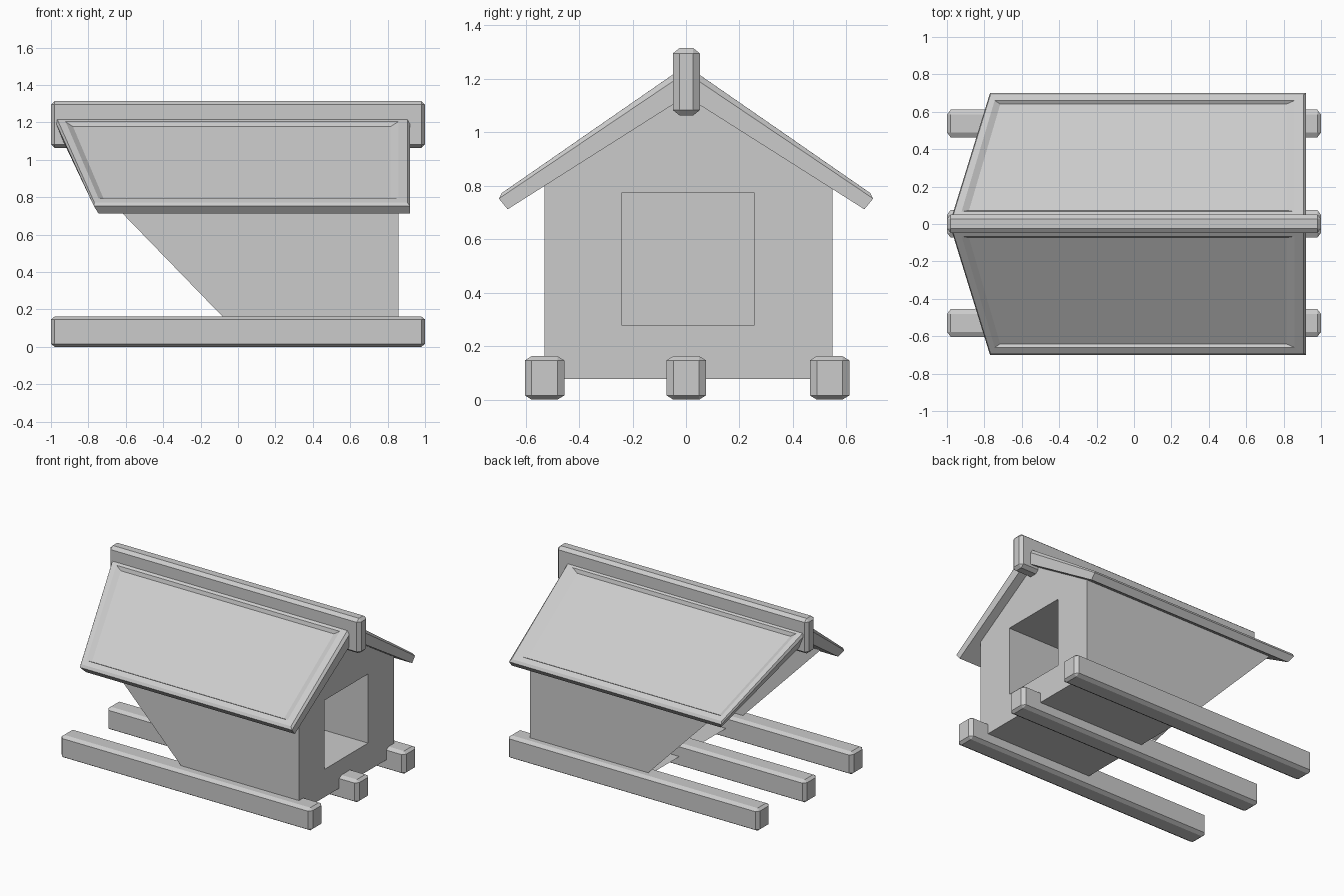
import bpy
import bmesh
from mathutils import Vector

if "Cube" in bpy.data.objects:
    bpy.data.objects.remove(bpy.data.objects["Cube"], do_unlink=True)

grey = bpy.data.materials.new("plain grey")
grey.use_nodes = True
grey.diffuse_color = (0.6, 0.6, 0.6, 1)
grey.node_tree.nodes["Principled BSDF"].inputs["Base Color"].default_value = (0.6, 0.6, 0.6, 1)


def finish(bm, name):
    mesh = bpy.data.meshes.new(name)
    bm.to_mesh(mesh)
    bm.free()
    mesh.materials.append(grey)
    obj = bpy.data.objects.new(name, mesh)
    bpy.context.collection.objects.link(obj)
    return obj


def beam(name, low, high, chamfer):
    """Box between two corners, with a chamfer width per axis."""
    low, high, unit = Vector(low), Vector(high), Vector(chamfer)
    bm = bmesh.new()
    bmesh.ops.create_cube(bm, size=1)
    bmesh.ops.scale(bm, vec=[(h - l) / u for h, l, u in zip(high, low, unit)], verts=bm.verts)
    bmesh.ops.bevel(bm, geom=bm.edges[:], offset=1, segments=1, affect='EDGES')
    bmesh.ops.scale(bm, vec=unit, verts=bm.verts)
    bmesh.ops.translate(bm, vec=(low + high) / 2, verts=bm.verts)
    return finish(bm, name)


def loft(bm, rows):
    """Join a left and a right outline; each row is (x_left, x_right, y, z)."""
    left = [bm.verts.new((a, y, z)) for a, b, y, z in rows]
    right = [bm.verts.new((b, y, z)) for a, b, y, z in rows]
    n = len(rows)
    sides = [bm.faces.new((left[i], left[(i + 1) % n], right[(i + 1) % n], right[i]))
             for i in range(n)]
    return left, right, sides


# Floor beams and ridge beam
for name, y in (("front_beam", -0.529), ("middle_beam", 0.001), ("back_beam", 0.537)):
    beam(name, (-1, y - 0.074, 0), (1, y + 0.074, 0.163), (0.02, 0.026, 0.016))
beam("ridge_beam", (-1, -0.049, 1.063), (1, 0.052, 1.315), (0.02, 0.025, 0.02))

# House body: a shell, open at its sloping left end
wall_x = 0.857
bm = bmesh.new()
_, gable, _ = loft(bm, [
    (0, wall_x, -0.53, 0.077), (0, wall_x, 0.548, 0.077), (-0.735, wall_x, 0.548, 0.835),
    (-0.945, wall_x, 0, 1.15), (-0.735, wall_x, -0.53, 0.835)])

# Square recess set into the right gable
back, rim, _ = loft(bm, [(0, wall_x, y, z) for y, z in
                         ((-0.24, 0.277), (0.255, 0.277), (0.255, 0.774), (-0.24, 0.774))])
bm.faces.new(back)
for i in (0, 1):
    bm.faces.new((gable[i], gable[i + 1], rim[i + 1], rim[i]))
bm.faces.new((gable[2], gable[3], gable[4], rim[3], rim[2]))
bm.faces.new((gable[4], gable[0], rim[0], rim[3]))
bmesh.ops.recalc_face_normals(bm, faces=bm.faces)
finish(bm, "house_body")

# Roof panel with a bevelled upper edge
bm = bmesh.new()
left, right, sides = loft(bm, [
    (-0.975, 0.905, 0.02, 1.236), (-0.768, 0.905, 0.69, 0.772),
    (-0.77, 0.92, 0.7, 0.752), (-0.745, 0.92, 0.667, 0.712),
    (-0.945, 0.92, 0.02, 1.122), (-0.98, 0.92, 0.02, 1.21)])
for end in (left, right):
    bm.faces.new((end[0], end[1], end[2], end[5]))
    bm.faces.new(end[2:])
bmesh.ops.recalc_face_normals(bm, faces=bm.faces)

# Shallow sunken field with wide sloping ends: (ridge y, eave y, ridge x, eave x, right x, drop)
top = sides[0]
for ridge_y, eave_y, ridge_x, eave_x, right_x, drop in (
        (0.066, 0.66, -0.922, -0.745, 0.857, 0),
        (0.073, 0.641, -0.882, -0.715, 0.815, 0.022)):
    bmesh.ops.inset_region(bm, faces=[top], thickness=0.02)
    for v in top.verts:
        at_eave = v.co.y > 0.35
        y = eave_y if at_eave else ridge_y
        x = right_x if v.co.x > 0 else (eave_x if at_eave else ridge_x)
        v.co = (x, y, 1.25 - 0.6925 * y - drop)

# Second panel across the ridge
roof = finish(bm, "roof_panels")
mirror = roof.modifiers.new("mirror", 'MIRROR')
mirror.use_axis = (False, True, False)
mirror.use_mirror_merge = False
